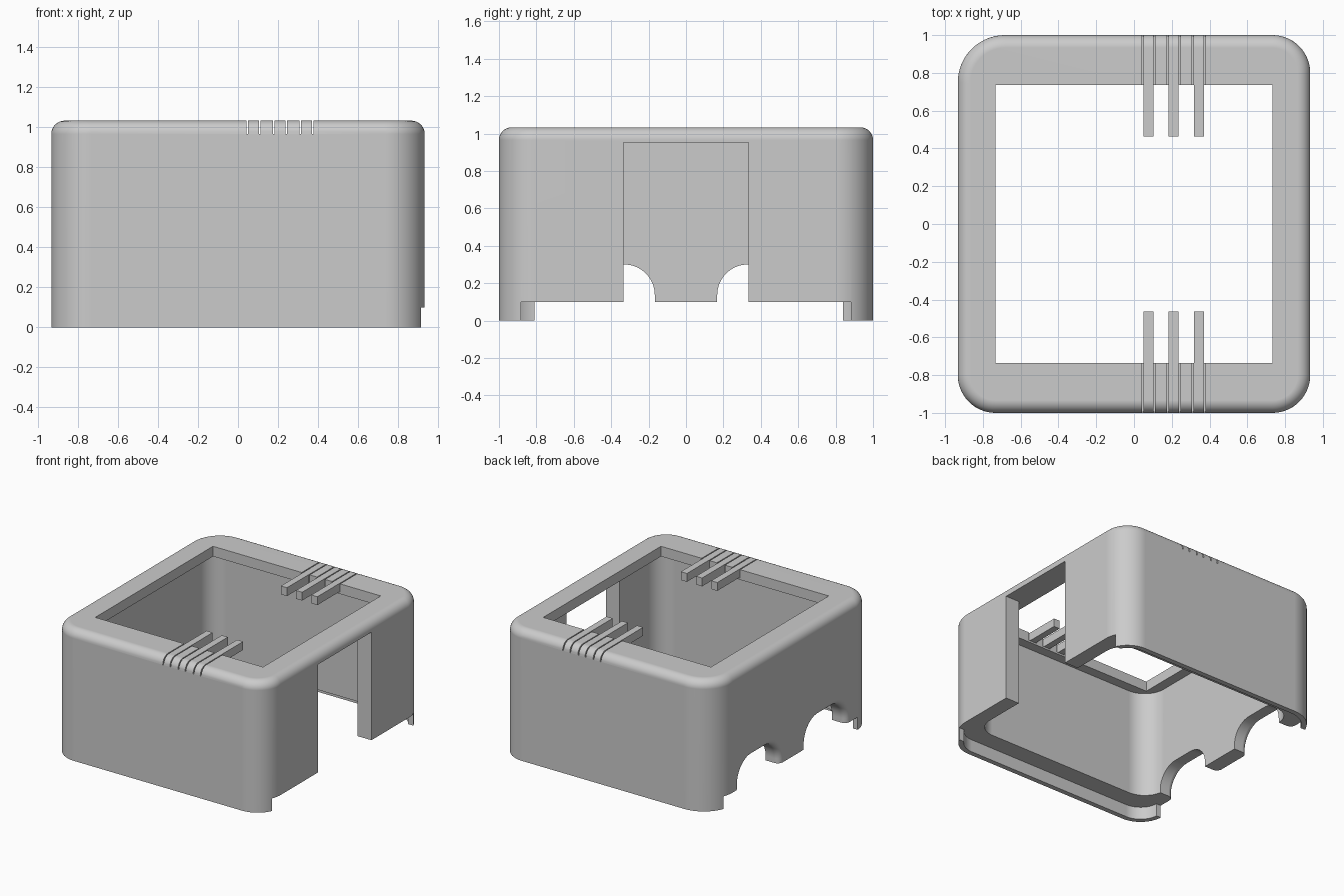
import bpy, bmesh
from math import cos, sin, pi, radians

cube = bpy.data.objects.get("Cube")
if cube:
    bpy.data.objects.remove(cube, do_unlink=True)

# Main dimensions
HX, HY, TOP = 0.933, 1.0, 1.033
CEILING, RIM, CAVITY, LIP, FLARE = 0.953, 0.10, 0.813, 0.04, 0.045

grey = bpy.data.materials.new("plain grey")
grey.use_nodes = True
colour = (0.6, 0.6, 0.6, 1)
grey.diffuse_color = colour
grey.node_tree.nodes["Principled BSDF"].inputs["Base Color"].default_value = colour


def rounded(u0, u1, v0, v1, radii, steps=14):
    """Rounded rectangle outline, anticlockwise from the lower left corner."""
    corners = [(u0, v0, 1, 1), (u1, v0, -1, 1), (u1, v1, -1, -1), (u0, v1, 1, -1)]
    points = []
    for i, ((u, v, su, sv), r) in enumerate(zip(corners, radii)):
        if r == 0:
            points.append((u, v))
            continue
        for k in range(steps + 1):
            a = pi + (i + k / steps) * pi / 2
            points.append((u + su * r + r * cos(a), v + sv * r + r * sin(a)))
    return points


def loft(name, sections, axis="z", top_bevel=0):
    """Skin matching outlines, given as (position along axis, outline)."""
    bm = bmesh.new()
    rings = []
    for t, outline in sections:
        rings.append([bm.verts.new((u, v, t) if axis == "z" else (t, u, v)) for u, v in outline])
    for a, b in zip(rings, rings[1:]):
        for i in range(len(a)):
            bm.faces.new((a[i - 1], a[i], b[i], b[i - 1]))
    bm.faces.new(rings[0])
    bm.faces.new(rings[-1])
    bmesh.ops.recalc_face_normals(bm, faces=bm.faces)
    if top_bevel:
        top = set(rings[-1])
        edges = [e for e in bm.edges if all(v in top for v in e.verts)]
        bmesh.ops.bevel(bm, geom=edges, offset=top_bevel, segments=8, profile=0.5, affect="EDGES")
    mesh = bpy.data.meshes.new(name)
    bm.to_mesh(mesh)
    bm.free()
    mesh.materials.append(grey)
    obj = bpy.data.objects.new(name, mesh)
    bpy.context.collection.objects.link(obj)
    return obj


def prism(name, outline, low, high, top_bevel=0):
    return loft(name, [(low, outline), (high, outline)], top_bevel=top_bevel)


def box(name, x0, x1, y0, y1, z0, z1):
    return prism(name, [(x0, y0), (x1, y0), (x1, y1), (x0, y1)], z0, z1)


def carve(target, cutter):
    cutter.hide_render = True
    mod = target.modifiers.new("carve", "BOOLEAN")
    mod.operation, mod.solver, mod.object = "DIFFERENCE", "EXACT", cutter
    bpy.context.view_layer.objects.active = target
    bpy.ops.object.modifier_apply(modifier=mod.name)
    bpy.data.objects.remove(cutter, do_unlink=True)


def plan(hx, hy, *radii):
    return rounded(-hx, hx, -hy, hy, radii)


# Outer case with a rounded top edge
case = prism("case_shell", plan(HX, HY, 0.2, 0.2, 0.2, 0.25), 0, TOP, top_bevel=0.067)

# Square hollow inside, stepped lower lip and square window in the top
carve(case, prism("cavity", plan(CAVITY, CAVITY, 0.18, 0.15, 0.15, 0.14), -0.2, CEILING))
carve(case, prism("lip_step", plan(HX - LIP, HY - LIP, 0.16, 0.16, 0.16, 0.21), -0.2, RIM))
carve(case, box("top_window", -0.733, 0.733, -0.735, 0.735, 0.8, 1.2))

# Lip stops short on both sides
carve(case, box("left_lip_gap", 0.3, 1.2, -0.883, 0.883, -0.2, RIM))
carve(case, box("right_lip_gap", -1.2, -0.3, -0.81, 0.84, -0.2, RIM))

# Tall doorway on the left side
carve(case, box("doorway", 0.7, 1.2, -0.333, 0.333, -0.2, CEILING))

# Two cable arches on the right side, flaring towards the outside
for s in (-1, 1):
    y0, y1 = sorted((s * 0.167, s * 0.667))
    profile = [(-0.7, 0)]
    for k in range(9):
        a = k / 8 * pi / 2
        profile.append((FLARE - HX - FLARE * sin(a), FLARE * (1 - cos(a))))
    profile.append((-1.2, FLARE))
    sections = []
    for x, grow in profile:
        r = 0.163 + grow
        sections.append((x, rounded(y0 - grow, y1 + grow, -0.2, 0.3 + grow, (0, 0, r, r))))
    carve(case, loft("cable_arch", sections, axis="x"))

# Bars reaching into the window, each flanked by narrow slits
for i in range(3):
    x = 0.077 + i * 0.133
    for s, side in ((-1, "front"), (1, "back")):
        y0, y1 = sorted((s * 0.463, s * 0.735))
        box(f"{side}_bar_{i + 1}", x - 0.0265, x + 0.0265, y0, y1, 0.967, TOP)
        y0, y1 = sorted((s * 0.7, s * 1.2))
        for t in (-1, 1):
            sx = x + t * 0.031
            carve(case, box("slit", sx - 0.004, sx + 0.004, y0, y1, 0.967, 1.2))

# Smooth curves with crisp edges
bpy.ops.object.select_all(action="DESELECT")
case.select_set(True)
bpy.context.view_layer.objects.active = case
bpy.ops.object.shade_smooth_by_angle(angle=radians(25))
normals = case.modifiers.new("even_normals", "WEIGHTED_NORMAL")
normals.keep_sharp = True
